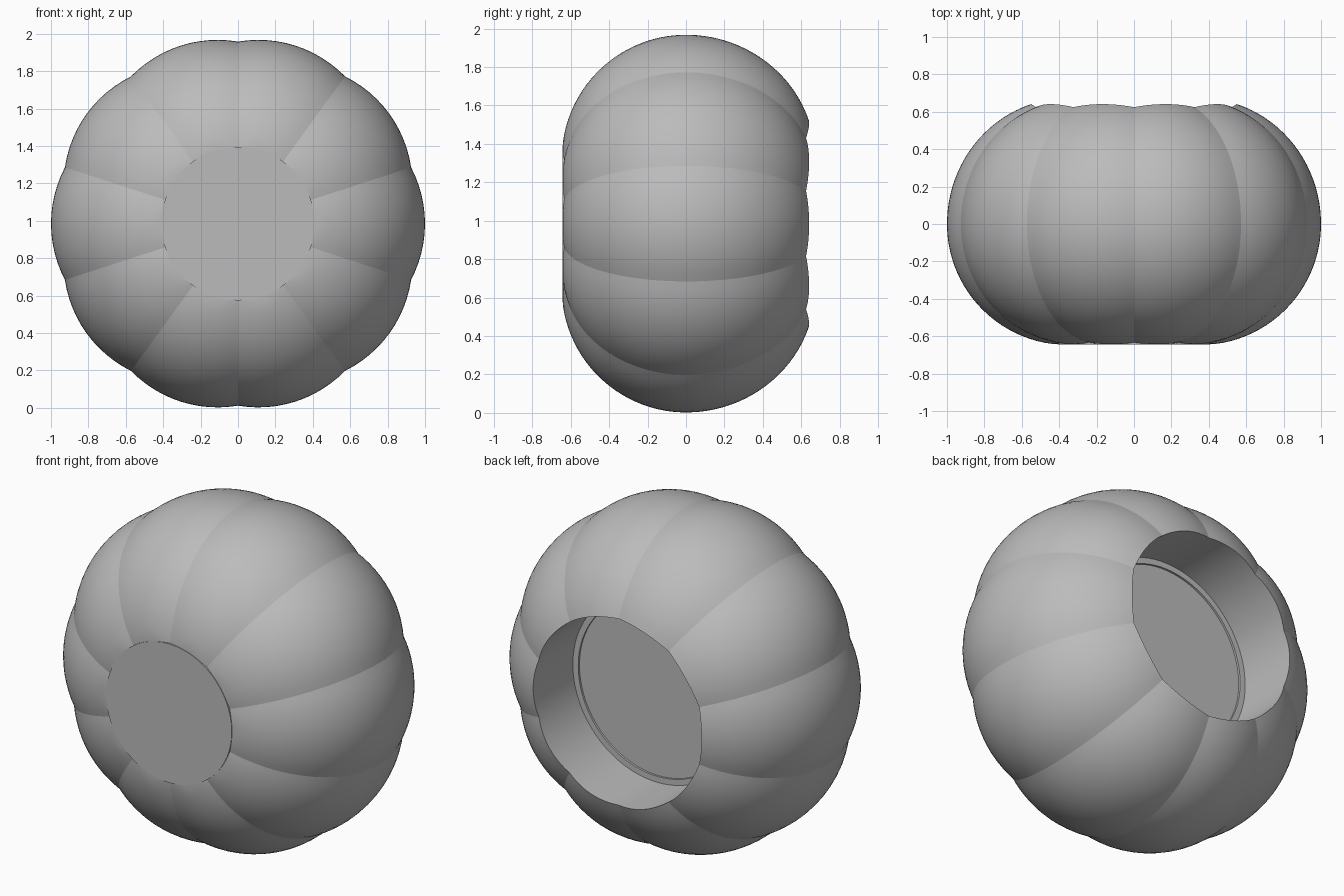
import bpy, bmesh, math

LOBES, STEPS, PROFILE = 10, 12, 44
RING, BALL = 0.353, 0.647      # lobe centre distance and lobe radius
HOLE, FLOOR = 0.55, 0.27       # rear recess radius and floor depth
FRONT, CENTRE_Z = -0.641, 0.985
SEG = LOBES * STEPS

if "Cube" in bpy.data.objects:
    bpy.data.objects.remove(bpy.data.objects["Cube"], do_unlink=True)

grey = bpy.data.materials.new("plain_grey")
grey.use_nodes = True
grey.diffuse_color = (0.5, 0.5, 0.5, 1)
grey.node_tree.nodes["Principled BSDF"].inputs["Base Color"].default_value = grey.diffuse_color


def loft(name, section, cap_start=False, cap_end=False):
    """Sweep section(angle) -> [(radius, y), ...] around the y axis."""
    bm = bmesh.new()
    columns = []
    for j in range(SEG):
        a = 2 * math.pi * j / SEG + math.pi / LOBES
        columns.append([bm.verts.new((r * math.cos(a), y, CENTRE_Z + r * math.sin(a)))
                        for r, y in section(a)])
    for j in range(SEG):
        p, q = columns[j], columns[(j + 1) % SEG]
        for i in range(len(p) - 1):
            bm.faces.new((p[i], p[i + 1], q[i + 1], q[i]))
    if cap_start:
        bm.faces.new([c[0] for c in columns])
    if cap_end:
        bm.faces.new([c[-1] for c in reversed(columns)])
    mesh = bpy.data.meshes.new(name)
    bm.to_mesh(mesh)
    bm.free()
    mesh.materials.append(grey)
    obj = bpy.data.objects.new(name, mesh)
    bpy.context.collection.objects.link(obj)
    bpy.ops.object.select_all(action='DESELECT')
    obj.select_set(True)
    bpy.context.view_layer.objects.active = obj
    bpy.ops.object.shade_smooth_by_angle(angle=math.radians(14))
    return obj


def lobe_section(a):
    """Slice through a ring of overlapping balls, ending at the recess rim."""
    width = 2 * math.pi / LOBES
    d = (a + width / 2) % width - width / 2
    c = RING * math.cos(d)
    rad = math.sqrt(BALL ** 2 - (RING * math.sin(d)) ** 2)
    start, end = -math.pi / 2, math.acos((HOLE - c) / rad)
    points = []
    for i in range(PROFILE + 1):
        t = start + (end - start) * i / PROFILE
        y = rad * math.sin(t)
        points.append((c + rad * math.cos(t), max(y, FRONT) if y < 0 else y * 1.04))
    return points


def recess_section(a):
    """Bored wall, narrow ledge and sunken floor."""
    return [lobe_section(a)[-1], (HOLE, FLOOR), (HOLE - 0.035, FLOOR),
            (HOLE - 0.035, FLOOR - 0.012)]


# Lobed outer shell, rear recess and flat front plate
loft("lobed_body", lobe_section)
loft("rear_recess", recess_section, cap_end=True)
loft("front_plate", lambda a: [(0.41, FRONT - 0.003), (0.41, FRONT + 0.05)], cap_start=True)
